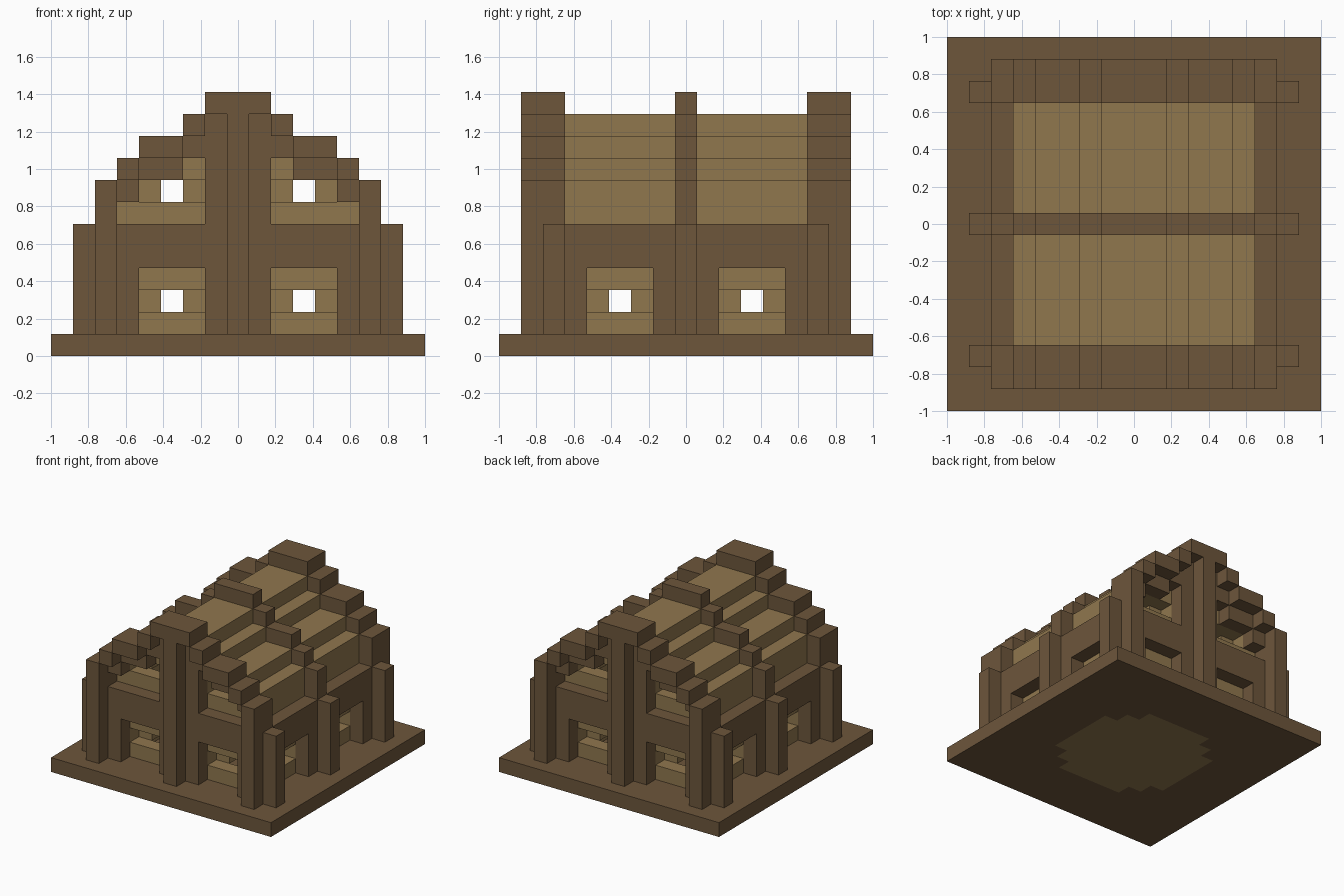
import bpy, bmesh
from mathutils import Vector

if "Cube" in bpy.data.objects:
    bpy.data.objects.remove(bpy.data.objects["Cube"])

UNIT = 2 / 17  # edge length of one block


def material(name, colour):
    mat = bpy.data.materials.new(name)
    mat.use_nodes = True
    mat.diffuse_color = (*colour, 1)
    bsdf = mat.node_tree.nodes["Principled BSDF"]
    bsdf.inputs["Base Color"].default_value = (*colour, 1)
    bsdf.inputs["Roughness"].default_value = 0.9
    return mat


dark_wood = material("dark wood", (0.153, 0.093, 0.044))
tan_wood = material("tan wood", (0.279, 0.184, 0.076))


def box(xs, ys, zs):
    """Block cells in inclusive ranges."""
    return {(x, y, z)
            for x in range(xs[0], xs[1] + 1)
            for y in range(ys[0], ys[1] + 1)
            for z in range(zs[0], zs[1] + 1)}


def mirrored(cells):
    """Repeat cells in all four quadrants."""
    return {(sx * x, sy * y, z) for x, y, z in cells for sx in (1, -1) for sy in (1, -1)}


def turned(cells):
    """Swap x and y, so that a front part serves on the side."""
    return {(y, x, z) for x, y, z in cells}


# Base slab
base = box((-8, 8), (-8, 8), (0, 0))

# Timber walls with window openings, on front and side
wall = box((0, 6), (6, 6), (1, 5)) - box((2, 4), (6, 6), (1, 3))
timber_walls = mirrored(wall | turned(wall))

# Stepped arch: (first column, last column, bottom, top)
STEPS = [(0, 1, 11, 11), (2, 2, 10, 10), (3, 4, 9, 9), (5, 5, 8, 8), (6, 6, 6, 7)]


def arch(ys, drop=0, pull=0):
    cells = set()
    for first, last, low, high in STEPS:
        cells |= box((max(first - pull, 0), last - pull), ys, (low - drop, high - drop))
    return cells


# Gable frames: double outer arch, inner arch and centre wall
inner_arch = (box((2, 2), (6, 6), (9, 9)) | box((3, 4), (6, 6), (8, 8))
              | box((5, 5), (6, 6), (7, 7)))
gables = mirrored(arch((6, 7)) | inner_arch | box((0, 1), (6, 6), (6, 10)))
middle_rib = mirrored(arch((0, 0)))

# Posts standing in front of the walls
posts = mirrored(box((0, 0), (7, 7), (1, 10)) | box((6, 6), (7, 7), (1, 7))
                 | box((7, 7), (6, 6), (1, 5)) | box((7, 7), (0, 0), (1, 5)))

# Stepped roof planks, one block below the arches
roof_profile = (box((0, 1), (0, 5), (10, 10)) | box((2, 2), (0, 5), (9, 9))
                | box((3, 4), (0, 5), (8, 8)) | box((5, 5), (0, 5), (6, 7)))
roof = mirrored(roof_profile)

# Plank walls behind the openings, with a recessed row around each window hole
slot = box((2, 4), (5, 5), (2, 2))
jambs = box((2, 2), (4, 4), (2, 2)) | box((4, 4), (4, 4), (2, 2))
lower = (box((0, 5), (5, 5), (1, 5)) - slot) | jambs
upper_jambs = {(x, y, z + 5) for x, y, z in jambs}
upper = (box((0, 5), (5, 5), (6, 7)) | box((0, 2), (5, 5), (8, 9)) | upper_jambs) \
    - box((2, 4), (5, 5), (7, 7))
plank_walls = mirrored(lower | turned(lower) | upper) - roof

parts = {
    "base": (base, dark_wood),
    "timber_walls": (timber_walls, dark_wood),
    "gable_frames": (gables, dark_wood),
    "middle_rib": (middle_rib, dark_wood),
    "posts": (posts, dark_wood),
    "roof_planks": (roof, tan_wood),
    "plank_walls": (plank_walls, tan_wood),
}
solid = set().union(*(cells for cells, _ in parts.values()))


def underside_patch(x, y):
    """Rounded tan area in the middle of the base underside."""
    return max(abs(x), abs(y)) <= 4 and abs(x) + abs(y) <= 6


def build(name, cells, mat):
    """Skin the cells, leaving out faces that touch another block."""
    bm = bmesh.new()
    for cell in sorted(cells):
        centre = Vector(cell) + Vector((0, 0, 0.5))
        for axis in range(3):
            for sign in (1, -1):
                step = Vector((0, 0, 0))
                step[axis] = sign
                if tuple(int(a + b) for a, b in zip(cell, step)) in solid:
                    continue
                u, v = Vector((0, 0, 0)), Vector((0, 0, 0))
                u[(axis + 1) % 3] = 0.5
                v[(axis + 2) % 3] = 0.5 * sign
                middle = centre + step / 2
                corners = (middle - u - v, middle + u - v, middle + u + v, middle - u + v)
                face = bm.faces.new([bm.verts.new(c * UNIT) for c in corners])
                if cell[2] == 0 and step.z < 0 and underside_patch(*cell[:2]):
                    face.material_index = 1
    bmesh.ops.remove_doubles(bm, verts=bm.verts, dist=UNIT / 100)
    mesh = bpy.data.meshes.new(name)
    bm.to_mesh(mesh)
    bm.free()
    mesh.materials.append(mat)
    if name == "base":
        mesh.materials.append(tan_wood)
    bpy.context.collection.objects.link(bpy.data.objects.new(name, mesh))


for part_name, (part_cells, part_material) in parts.items():
    build(part_name, part_cells, part_material)
